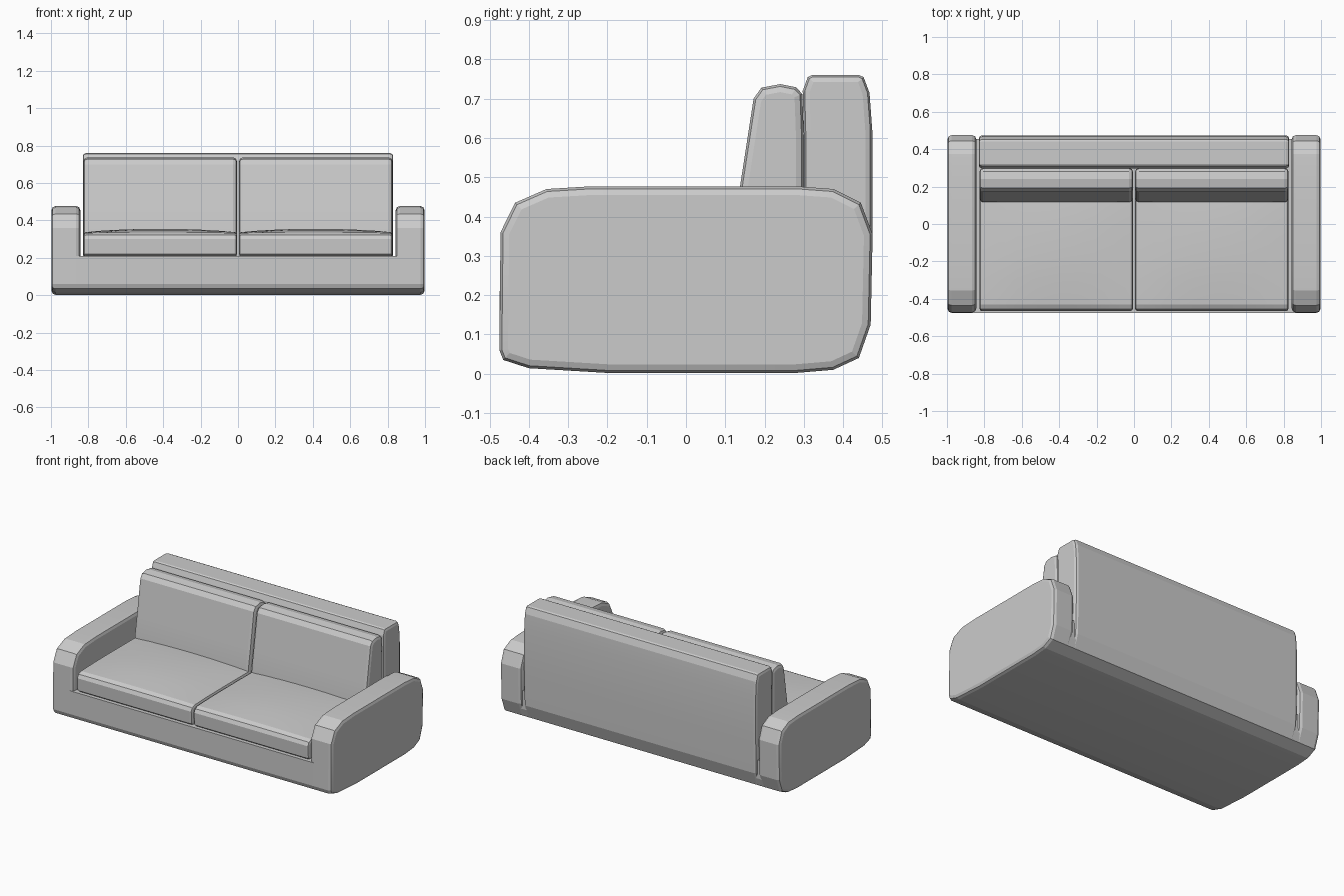
import bpy
import bmesh
from mathutils import Vector

if "Cube" in bpy.data.objects:
    bpy.data.objects.remove(bpy.data.objects["Cube"])


def prism(name, profile, x0, x1, cap_bevel=0.0, segments=2, cuts=0, bulge=None):
    """Extrude a (y, z) profile along x, round its two end rims, optionally crown it."""
    bm = bmesh.new()
    steps = cuts + 1
    rings = [[bm.verts.new((x0 + (x1 - x0) * i / steps, y, z)) for y, z in profile]
             for i in range(steps + 1)]
    n = len(profile)
    for a, b in zip(rings, rings[1:]):
        for j in range(n):
            k = (j + 1) % n
            bm.faces.new((a[j], a[k], b[k], b[j]))
    caps = [bm.faces.new(rings[0]), bm.faces.new(rings[-1])]
    bmesh.ops.recalc_face_normals(bm, faces=bm.faces)
    if bulge:
        for v in bm.verts:
            v.co += bulge(v.co)
    if cap_bevel:
        rims = list({e for f in caps for e in f.edges})
        bmesh.ops.bevel(bm, geom=rims, offset=cap_bevel, segments=segments,
                        profile=0.5, affect='EDGES', clamp_overlap=True)
    mesh = bpy.data.meshes.new(name)
    bm.to_mesh(mesh)
    bm.free()
    obj = bpy.data.objects.new(name, mesh)
    bpy.context.collection.objects.link(obj)
    bpy.ops.object.select_all(action='DESELECT')
    obj.select_set(True)
    bpy.context.view_layer.objects.active = obj
    bpy.ops.object.shade_smooth_by_angle(angle=0.2)
    return obj


# Shared underside outline, front to back
bottom = [(-0.475, 0.06), (-0.465, 0.035), (-0.40, 0.014), (-0.20, 0.002),
          (0.28, 0.002), (0.375, 0.01), (0.44, 0.04)]

# Arm outline: soft many-sided corners
arm = bottom + [(0.47, 0.125), (0.475, 0.355), (0.445, 0.435), (0.375, 0.47),
                (0.28, 0.477), (-0.24, 0.477), (-0.355, 0.47), (-0.435, 0.435),
                (-0.472, 0.36)]

# Base between the arms
base = bottom + [(0.455, 0.09), (0.455, 0.21), (-0.475, 0.21)]
prism("base", base, -0.87, 0.87)

# Backrest panel
back = [(0.30, 0.03), (0.375, 0.012), (0.44, 0.04), (0.468, 0.125), (0.474, 0.35),
        (0.474, 0.62), (0.467, 0.715), (0.452, 0.755), (0.44, 0.76), (0.32, 0.76),
        (0.31, 0.755), (0.297, 0.72), (0.30, 0.60)]
prism("backrest", back, -0.83, 0.83, 0.035)

# Cushion outlines
seat = [(-0.445, 0.205), (-0.462, 0.22), (-0.466, 0.30), (-0.455, 0.322),
        (-0.43, 0.333), (-0.30, 0.337), (-0.16, 0.338), (0.0, 0.338),
        (0.16, 0.337), (0.27, 0.333), (0.29, 0.31), (0.29, 0.205)]
back_cushion = [(0.115, 0.31), (0.118, 0.36), (0.138, 0.48), (0.172, 0.70),
                (0.192, 0.728), (0.24, 0.737), (0.28, 0.729), (0.296, 0.712),
                (0.30, 0.60), (0.30, 0.31)]


def seat_crown(cx):
    def f(co):
        u, v = (co.x - cx) / 0.41, (co.y + 0.09) / 0.38
        amount = max(0, 1 - u * u) * max(0, 1 - v * v)
        return Vector((0, 0, 0.018 * amount if co.z > 0.3 else 0))
    return f


# Mirrored parts
for side, label in ((-1, "left"), (1, "right")):
    prism(f"{label}_arm", arm, *sorted((side * 0.843, side * 0.997)), 0.022)
    span = sorted((side * 0.006, side * 0.826))
    prism(f"{label}_seat_cushion", seat, *span, 0.014, cuts=7,
          bulge=seat_crown(side * 0.416))
    prism(f"{label}_back_cushion", back_cushion, *span, 0.02)
